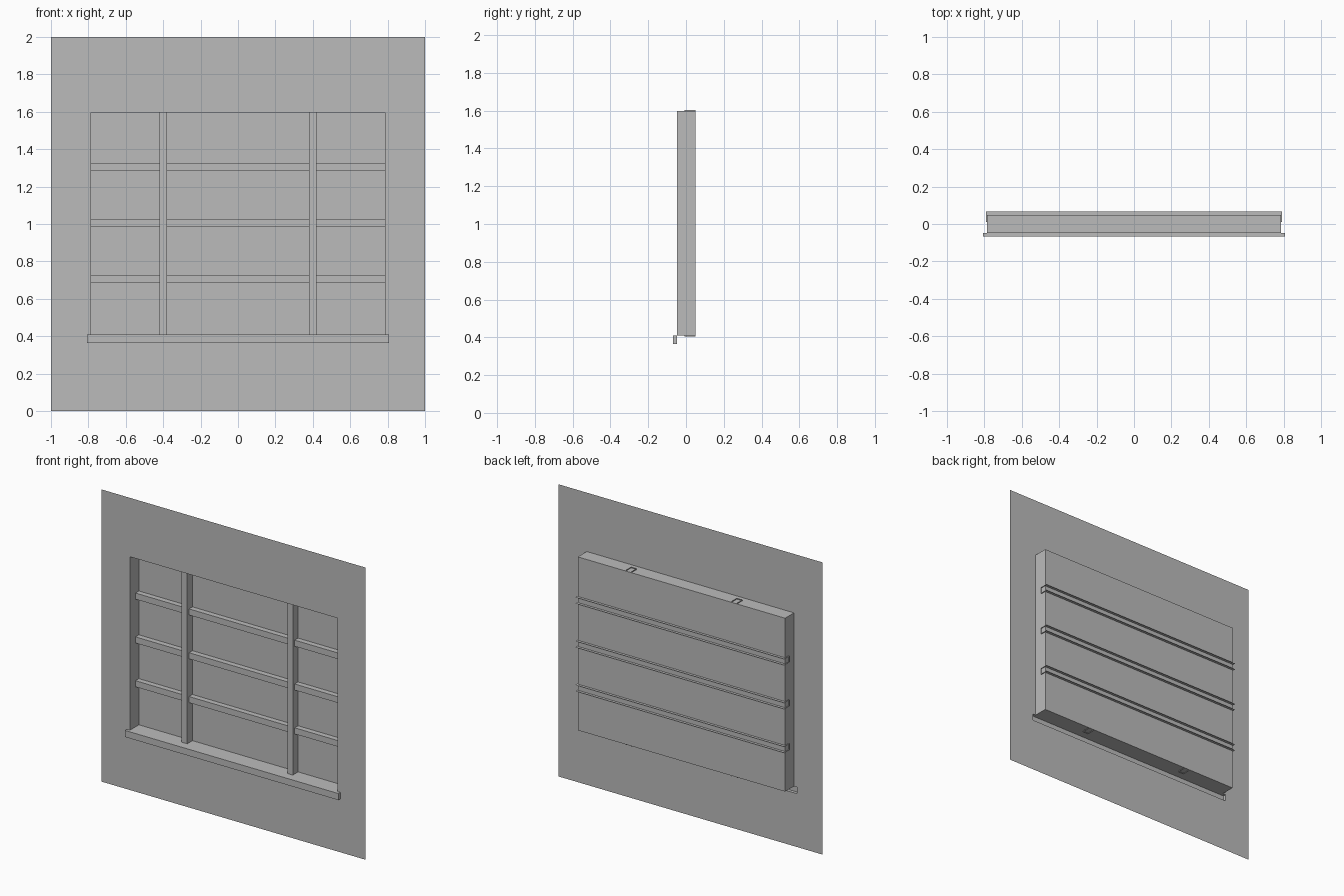
import bpy
import bmesh
from mathutils import Vector

cube = bpy.data.objects.get("Cube")
if cube:
    bpy.data.objects.remove(cube, do_unlink=True)

GREY = (0.5, 0.5, 0.5, 1.0)
mat = bpy.data.materials.new("plain grey")
mat.use_nodes = True
mat.diffuse_color = GREY
mat.node_tree.nodes["Principled BSDF"].inputs["Base Color"].default_value = GREY

# Shared dimensions
WALL_Y, PANEL_Y = -0.047, 0.049
SILL_X, OPEN_X = 0.808, 0.785
SILL_Z, FLOOR_Z, TOP_Z = 0.365, 0.41, 1.597
POKE = 0.006


def finish(name, bm):
    mesh = bpy.data.meshes.new(name)
    bm.to_mesh(mesh)
    bm.free()
    mesh.materials.append(mat)
    obj = bpy.data.objects.new(name, mesh)
    bpy.context.scene.collection.objects.link(obj)
    return obj


def shell(name, low, high, open_sides, inward=False):
    """Thin-walled box between two corners, without the faces on open_sides."""
    low, high = Vector(low), Vector(high)
    bm = bmesh.new()
    bmesh.ops.create_cube(bm, size=1)
    bm.normal_update()
    gone = [f for f in bm.faces
            if any(f.normal.dot(Vector(s)) > 0.9 for s in open_sides)]
    bmesh.ops.delete(bm, geom=gone, context="FACES")
    for v in bm.verts:
        v.co = (low + high) / 2 + v.co * (high - low)
    if inward:
        bmesh.ops.reverse_faces(bm, faces=bm.faces[:])
    return finish(name, bm)


# Wall sheet, open behind the recess and the sill
bm = bmesh.new()
xs = [-1, -SILL_X, -OPEN_X, OPEN_X, SILL_X, 1]
zs = [0, SILL_Z, FLOOR_Z, TOP_Z, 2]
rows = [[bm.verts.new((x, WALL_Y, z)) for x in xs] for z in zs]
for lower, upper, z0, z1 in zip(rows, rows[1:], zs, zs[1:]):
    for i in range(len(xs) - 1):
        mid_x, mid_z = abs(xs[i] + xs[i + 1]) / 2, (z0 + z1) / 2
        in_sill = mid_x < SILL_X and SILL_Z < mid_z < FLOOR_Z
        in_recess = mid_x < OPEN_X and FLOOR_Z < mid_z < TOP_Z
        if not (in_sill or in_recess):
            bm.faces.new((lower[i], lower[i + 1], upper[i + 1], upper[i]))
finish("wall", bm)

LEFT, RIGHT, FRONT, BACK = (1, 0, 0), (-1, 0, 0), (0, -1, 0), (0, 1, 0)
UP, DOWN = (0, 0, 1), (0, 0, -1)

# Window recess with its back panel, and the projecting sill
shell("window_recess", (-OPEN_X, WALL_Y, FLOOR_Z), (OPEN_X, PANEL_Y, TOP_Z),
      [FRONT], inward=True)
shell("window_sill", (-SILL_X, -0.068, SILL_Z), (SILL_X, WALL_Y, FLOOR_Z), [BACK])

# Upright mullions, open at the ends and back
HALF = 0.021
for side, x in (("right", -0.4), ("left", 0.4)):
    shell(side + "_mullion", (x - HALF, -0.008, FLOOR_Z - POKE),
          (x + HALF, PANEL_Y, TOP_Z + POKE), [UP, DOWN, BACK])

# Horizontal glazing bars, their edges passing through the back panel
for level, z in (("lower", 0.705), ("middle", 1.005), ("upper", 1.305)):
    shell(level + "_glazing_bar", (-OPEN_X - POKE, 0.012, z - HALF),
          (OPEN_X + POKE, 0.068, z + HALF), [LEFT, RIGHT, BACK])
